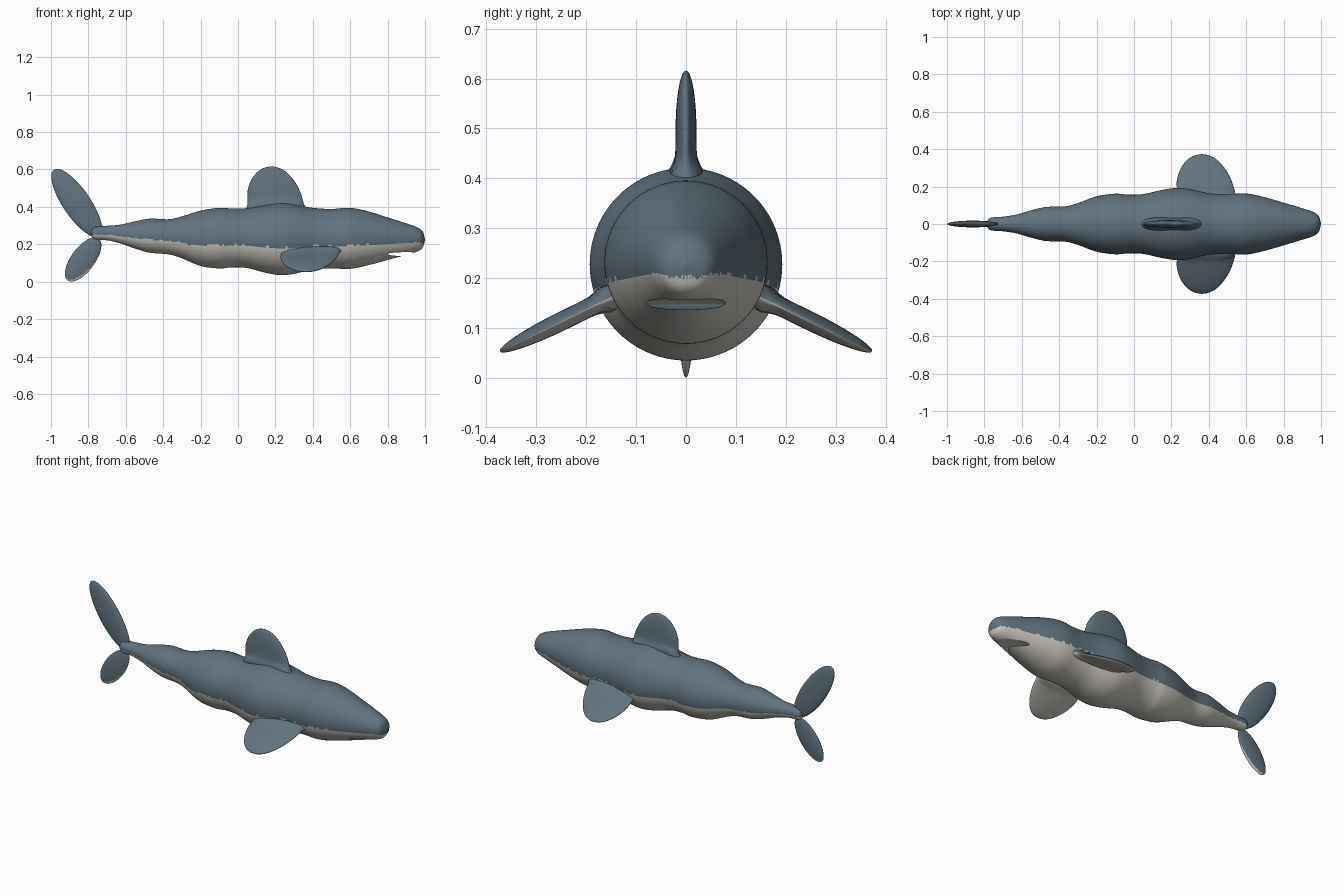
import bpy, bmesh, random
from math import sin, cos, pi
from mathutils import Vector

random.seed(4)
cube = bpy.data.objects.get("Cube")
if cube:
    bpy.data.objects.remove(cube, do_unlink=True)


def material(name, rgb):
    m = bpy.data.materials.new(name)
    m.use_nodes = True
    m.diffuse_color = (*rgb, 1)
    bsdf = next(n for n in m.node_tree.nodes if n.type == 'BSDF_PRINCIPLED')
    bsdf.inputs["Base Color"].default_value = (*rgb, 1)
    bsdf.inputs["Roughness"].default_value = 0.7
    return m


SLATE = material("slate blue", (0.12, 0.172, 0.213))
CREAM = material("belly cream", (0.62, 0.59, 0.53))


def spline(points, steps, closed=False):
    """Smooth curve through the points (Catmull-Rom)."""
    pts = [Vector(p) for p in points]
    n = len(pts)
    pick = (lambda i: pts[i % n]) if closed else (lambda i: pts[max(0, min(n - 1, i))])
    out = []
    for i in range(n if closed else n - 1):
        a, b, c, d = (pick(i + k) for k in (-1, 0, 1, 2))
        for s in range(steps):
            t = s / steps
            out.append(0.5 * (2 * b + (c - a) * t + (2 * a - 5 * b + 4 * c - d) * t ** 2
                              + (3 * b - a - 3 * c + d) * t ** 3))
    return out if closed else out + [pts[-1]]


def loft(name, rings):
    """Skin closed rings whose first and last rings shrink to a point."""
    bm = bmesh.new()
    rows = [[bm.verts.new(p) for p in ring] for ring in rings]
    for a, b in zip(rows, rows[1:]):
        for i in range(len(a)):
            j = (i + 1) % len(a)
            bm.faces.new((a[i], a[j], b[j], b[i]))
    bmesh.ops.remove_doubles(bm, verts=bm.verts, dist=1e-5)
    bmesh.ops.recalc_face_normals(bm, faces=bm.faces)
    mesh = bpy.data.meshes.new(name)
    bm.to_mesh(mesh)
    bm.free()
    obj = bpy.data.objects.new(name, mesh)
    bpy.context.collection.objects.link(obj)
    return obj


def finish(obj, two_tone=True, jitter=0.0):
    """Slate above, cream on faces that turn downward."""
    mesh = obj.data
    mesh.materials.clear()
    mesh.materials.append(SLATE)
    mesh.materials.append(CREAM)
    for f in mesh.polygons:
        edge = -0.24 + random.uniform(-jitter, jitter)
        f.material_index = int(two_tone and f.normal.z < edge)
    bpy.ops.object.select_all(action='DESELECT')
    obj.select_set(True)
    bpy.context.view_layer.objects.active = obj
    bpy.ops.object.shade_smooth_by_angle(angle=0.8)


def fin(name, outline, thick, origin, u, v, flare=0.0, two_tone=True):
    """Lens-shaped fin in the plane of u and v, thickened near its root."""
    origin, u, v = Vector(origin), Vector(u), Vector(v)
    normal = u.cross(v).normalized()
    edge = spline(outline, 6, closed=True)
    mid = sum(edge, Vector((0, 0))) / len(edge)
    rings, n = [], 28
    for k in range(n + 1):
        phi = pi * k / n
        ring = []
        for p in edge:
            q = mid + (p - mid) * sin(phi)
            swell = 1 + flare * 2.718 ** (-max(0, q.y) * v.length / 0.012)
            ring.append(origin + u * q.x + v * q.y + normal * (thick * cos(phi) * swell))
        rings.append(ring)
    finish(loft(name, rings), two_tone)


# Body: stations of position, radius and centre height
STATIONS = [
    (-.79, 0, .26), (-.77, .032, .26), (-.7, .039, .26), (-.63, .05, .255),
    (-.55, .073, .25), (-.47, .091, .246), (-.37, .094, .24), (-.3, .112, .237),
    (-.2, .148, .232), (-.1, .162, .233), (-.03, .157, .234), (.05, .16, .233),
    (.15, .182, .229), (.23, .193, .228), (.3, .186, .228), (.4, .165, .23),
    (.5, .159, .23), (.6, .163, .232), (.7, .143, .232), (.8, .114, .23),
    (.9, .084, .228), (.96, .064, .226), (.988, .042, .225), (1, 0, .225)]
SIDES = 96
body = loft("body", [
    [(x, max(r, 0) * cos(2 * pi * i / SIDES), c + max(r, 0) * sin(2 * pi * i / SIDES))
     for i in range(SIDES)] for x, r, c in spline(STATIONS, 6)])

# Mouth: a flat slot cut under the snout
bpy.ops.mesh.primitive_uv_sphere_add(segments=48, ring_count=24, radius=1,
                                     location=(.88, 0, .148))
cutter = bpy.context.object
cutter.name = "mouth_cutter"
cutter.scale = (.105, .12, .011)
cutter.hide_render = True
cut = body.modifiers.new("mouth", 'BOOLEAN')
cut.operation = 'DIFFERENCE'
cut.solver = 'EXACT'
cut.object = cutter
bpy.ops.object.select_all(action='DESELECT')
bpy.context.view_layer.objects.active = body
body.select_set(True)
bpy.ops.object.modifier_apply(modifier="mouth")
bpy.data.objects.remove(cutter, do_unlink=True)
finish(body, jitter=0.035)

# Dorsal and side fins share one rounded outline
PADDLE = [(0, -.4), (0, 0), (0, .35), (.08, .68), (.23, .92), (.42, 1),
          (.61, .92), (.77, .7), (.9, .38), (.98, 0), (1, -.35)]
fin("dorsal_fin", PADDLE, .021, (.052, 0, .42), (.305, 0, 0), (0, 0, .196), flare=.9)
for side, name in ((1, "left_fin"), (-1, "right_fin")):
    fin(name, PADDLE, .019, (.23, side * .165, .155), (.318, 0, 0),
        (0, side * .208, -.102), flare=.7)

# Tail lobes: leaning ellipses
OVAL = [(cos(pi * i / 6), sin(pi * i / 6)) for i in range(12)]
fin("upper_tail_lobe", OVAL, .018, (-.862, 0, .42), (.061, 0, .041), (-.122, 0, .179),
    two_tone=False)
fin("lower_tail_lobe", OVAL, .014, (-.828, 0, .119), (.051, 0, -.038), (-.083, 0, -.112))
